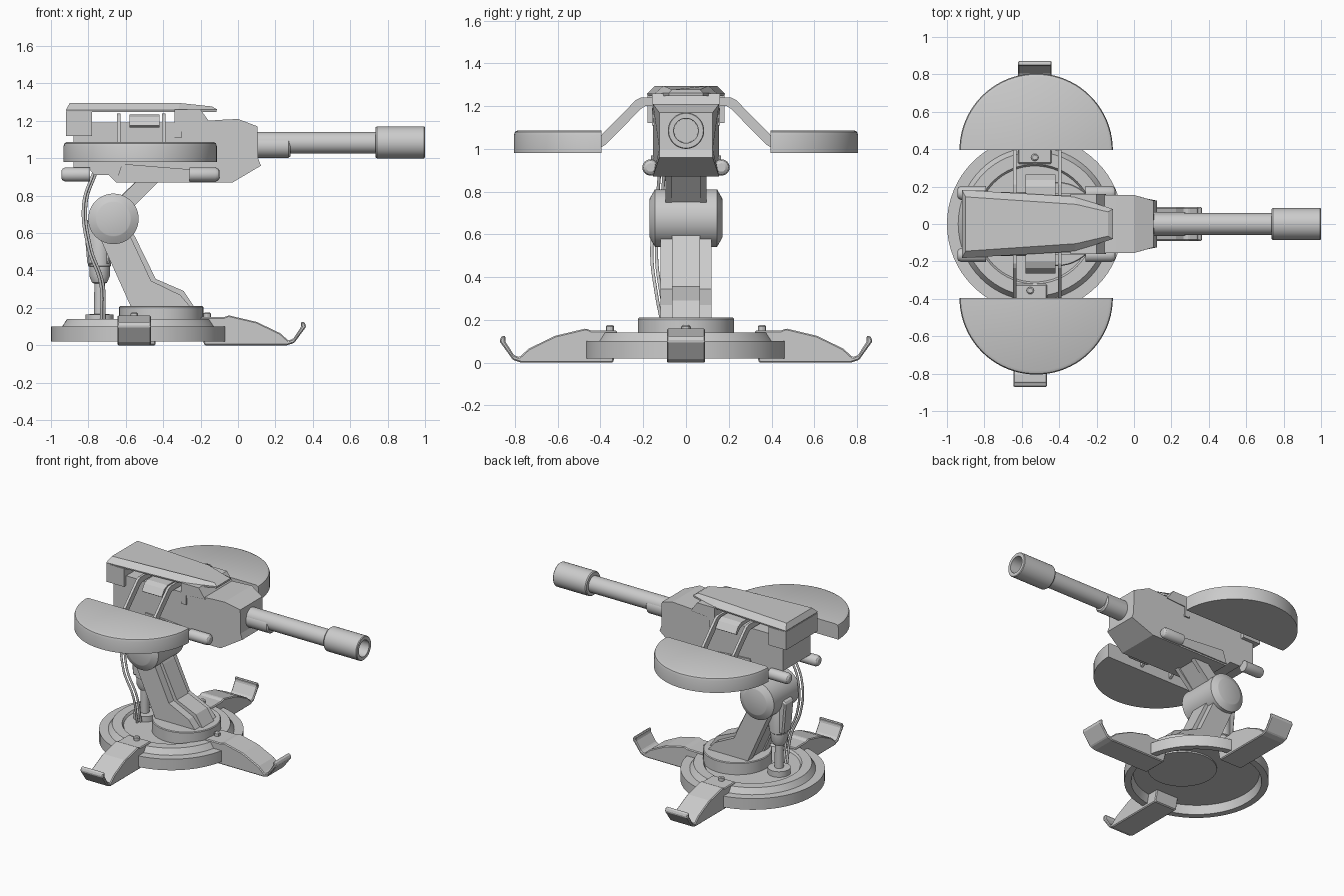
import bpy, bmesh, math
from mathutils import Matrix, Vector

if "Cube" in bpy.data.objects:
    bpy.data.objects.remove(bpy.data.objects["Cube"])

BX = -0.53  # centre of the round base


def loft(name, rings, smooth=True, bevel=0, closed=False):
    """Skin a stack of equal-length point rings, capping both ends unless closed."""
    bm = bmesh.new()
    rows = [[bm.verts.new(p) for p in r] for r in rings]
    n = len(rows[0])
    pairs = list(zip(rows, rows[1:]))
    if closed:
        pairs.append((rows[-1], rows[0]))
    else:
        bm.faces.new(rows[0])
        bm.faces.new(rows[-1])
    for a, b in pairs:
        for i in range(n):
            j = (i + 1) % n
            bm.faces.new((a[i], a[j], b[j], b[i]))
    bmesh.ops.recalc_face_normals(bm, faces=bm.faces[:])
    me = bpy.data.meshes.new(name)
    bm.to_mesh(me)
    bm.free()
    ob = bpy.data.objects.new(name, me)
    bpy.context.collection.objects.link(ob)
    if bevel:
        m = ob.modifiers.new("Bevel", 'BEVEL')
        m.width, m.segments, m.limit_method = bevel, 1, 'ANGLE'
    if smooth:
        bpy.ops.object.select_all(action='DESELECT')
        ob.select_set(True)
        bpy.context.view_layer.objects.active = ob
        bpy.ops.object.shade_smooth_by_angle(angle=math.radians(30))
    return ob


def lathe(name, profile, centre, axis='Z', seg=48, closed=False):
    """Revolve (radius, height) pairs round an axis through centre."""
    rot = {'Z': Matrix(), 'X': Matrix.Rotation(math.pi / 2, 4, 'Y'),
           'Y': Matrix.Rotation(-math.pi / 2, 4, 'X')}[axis]
    ang = [2 * math.pi * i / seg for i in range(seg)]
    rings = [[rot @ Vector((r * math.cos(a), r * math.sin(a), h)) + Vector(centre) for a in ang]
             for r, h in profile]
    return loft(name, rings, closed=closed)


def prism(name, pts, y0, y1, bevel=0):
    """Extrude an xz profile along y."""
    return loft(name, [[(x, y, z) for x, z in pts] for y in (y0, y1)], smooth=False, bevel=bevel)


def box(name, x0, x1, y0, y1, z0, z1, bevel=0):
    return prism(name, [(x0, z0), (x1, z0), (x1, z1), (x0, z1)], y0, y1, bevel)


# Base: stepped shell, hollow underneath
lathe("base_shell", [(0.05, 0.08), (0.41, 0.08), (0.425, 0.02), (0.47, 0.02), (0.47, 0.10),
                     (0.41, 0.10), (0.385, 0.14), (0.32, 0.14), (0.31, 0.125), (0.05, 0.125)],
      (BX, 0, 0), seg=64, closed=True)
lathe("turntable", [(0.225, 0.07), (0.225, 0.205), (0.22, 0.21)], (-0.41, 0, 0))

# Three feet with upturned toes
foot = [(0.35, 0.0), (0.79, 0.0), (0.83, 0.012), (0.895, 0.10), (0.885, 0.125), (0.865, 0.125),
        (0.868, 0.10), (0.825, 0.035), (0.80, 0.025), (0.755, 0.065), (0.63, 0.125),
        (0.48, 0.16), (0.455, 0.15), (0.33, 0.15), (0.33, 0.08)]
for label, deg, dx in (("front", -90, -0.025), ("right", 0, 0), ("back", 90, 0)):
    turn = Matrix.Translation((BX + dx, 0, 0)) @ Matrix.Rotation(math.radians(deg), 4, 'Z')
    if deg:
        turn = turn @ Matrix.Scale(0.975, 4, (1, 0, 0))
    f = prism("foot_" + label, foot, -0.09, 0.09, 0.006)
    b = lathe("foot_bolt_" + label, [(0.02, 0.14), (0.02, 0.17), (0.013, 0.175)], (0.365, 0, 0), seg=12)
    f.matrix_world = b.matrix_world = turn

# Lower arm: centre spine with slimmer cheek plates
prism("lower_arm_spine", [(-0.56, 0.20), (-0.23, 0.20), (-0.29, 0.29), (-0.44, 0.355),
                          (-0.55, 0.58), (-0.60, 0.66), (-0.75, 0.62)], -0.065, 0.065)
for s in (-1, 1):
    prism("lower_arm_cheek", [(-0.57, 0.20), (-0.25, 0.20), (-0.31, 0.27), (-0.465, 0.345),
                              (-0.57, 0.57), (-0.62, 0.66), (-0.75, 0.60)], s * 0.06, s * 0.12)

# Elbow drum and upper arm
lathe("elbow_drum", [(0.09, -0.17), (0.095, -0.168), (0.135, -0.145), (0.135, 0.145),
                     (0.095, 0.168), (0.09, 0.17)], (-0.666, 0, 0.676), 'Y')
prism("upper_arm", [(-0.69, 0.74), (-0.60, 0.70), (-0.42, 0.90), (-0.52, 0.90)], -0.07, 0.07)
for s in (-1, 1):
    prism("upper_arm_cheek", [(-0.67, 0.75), (-0.58, 0.72), (-0.40, 0.90), (-0.52, 0.90)],
          s * 0.065, s * 0.097)

# Vertical piston behind the arm
lathe("piston", [(0.075, 0.12), (0.075, 0.165), (0.03, 0.167), (0.028, 0.33), (0.04, 0.335),
                 (0.055, 0.37), (0.055, 0.42), (0.062, 0.425), (0.062, 0.60), (0.05, 0.64)],
      (-0.74, 0, 0), seg=32)
prism("piston_yoke", [(-0.805, 0.43), (-0.69, 0.43), (-0.66, 0.60), (-0.70, 0.72), (-0.825, 0.66)],
      -0.05, 0.05, 0.01)

# Gun housing, narrowed towards the muzzle
side = [(-0.88, 1.19), (-0.30, 1.19), (-0.10, 1.205), (0.0, 1.21), (0.105, 1.17), (0.108, 1.0),
        (0.122, 0.96), (-0.03, 0.87), (-0.65, 0.87), (-0.69, 0.91), (-0.77, 0.91), (-0.80, 0.95),
        (-0.88, 0.95)]
loft("gun_housing", [[(x, s * (0.125 if x > 0.05 else 0.155), z) for x, z in side]
                     for s in (-1, 1)], smooth=False)
for s in (-1, 1):
    prism("housing_skirt", [(-0.65, 0.88), (-0.62, 0.97), (-0.25, 0.94), (-0.12, 0.88)],
          s * 0.15, s * 0.163)

# Top cover on a rear block and a front support
box("rear_block", -0.92, -0.78, -0.18, 0.18, 1.12, 1.25)
prism("cover_support", [(-0.34, 1.11), (-0.30, 1.11), (-0.30, 1.18), (-0.15, 1.19), (-0.20, 1.26),
                        (-0.34, 1.26)], -0.16, 0.16)


def outline(back, mid, tip, z_back, z_tip):
    half = [(back[0], back[1], z_back), (mid[0], mid[1], z_back), (tip[0], tip[1], z_tip)]
    return half + [(x, -y, z) for x, y, z in reversed(half)]


loft("top_cover", [outline((-0.915, 0.18), (-0.32, 0.145), (-0.115, 0.08), 1.248, 1.248),
                   outline((-0.92, 0.182), (-0.32, 0.147), (-0.113, 0.08), 1.258, 1.262),
                   outline((-0.90, 0.145), (-0.31, 0.105), (-0.14, 0.065), 1.295, 1.277)],
     smooth=False)

# Half-round side shields, their struts, brackets and pods
for s in (-1, 1):
    rings = []
    for r, z in ((0.41, 0.98), (0.41, 1.065), (0.405, 1.08), (0.39, 1.087)):
        rings.append([(-0.523 + r * math.cos(math.pi * i / 40),
                       s * (0.395 + r * math.sin(math.pi * i / 40)), z) for i in range(41)])
    loft("side_shield", rings)

    strut = [(0.0, 1.24), (0.21, 1.24), (0.235, 1.228), (0.40, 1.06), (0.40, 1.005),
             (0.375, 1.02), (0.21, 1.188), (0.19, 1.20), (0.0, 1.20)]
    for x in (-0.637, -0.397):
        loft("shield_strut", [[(x + d, s * y, z) for y, z in strut] for d in (-0.009, 0.009)],
             smooth=False)
    hook = [(0.0, 1.235), (0.20, 1.235), (0.235, 1.22), (0.265, 1.175), (0.25, 1.165),
            (0.215, 1.20), (0.19, 1.21), (0.0, 1.21)]
    loft("shield_bracket", [[(x, s * y, z) for y, z in hook] for x in (-0.58, -0.42)], smooth=False)

    for x0, x1, flip in ((-0.79, -0.945, -1), (-0.26, -0.10, 1)):
        lathe("side_pod", [(0.038, x0), (0.038, x1 - flip * 0.022), (0.032, x1 - flip * 0.008),
                           (0.02, x1)], (0, s * 0.166, 0.913), 'X', seg=24)

# Barrel, lower sleeve and hollow muzzle
lathe("barrel", [(0.058, 0.05), (0.058, 0.74)], (0, 0, 1.083), 'X')
lathe("barrel_sleeve", [(0.064, 0.05), (0.064, 0.27), (0.055, 0.28)], (0, 0, 1.066), 'X', seg=32)
lathe("muzzle", [(0.05, 0.735), (0.08, 0.735), (0.085, 0.742), (0.085, 0.995), (0.081, 1.0),
                 (0.058, 1.0), (0.056, 0.85), (0.01, 0.85)], (0, 0, 1.085), 'X')

# Two hanging cables from the housing to the base
for k, d in enumerate((0.0, 0.022)):
    cu = bpy.data.curves.new("cable", 'CURVE')
    cu.dimensions = '3D'
    cu.bevel_depth, cu.bevel_resolution = 0.008, 2
    sp = cu.splines.new('BEZIER')
    path = [(-0.77, -0.12, 0.93), (-0.825, -0.135, 0.76), (-0.80, -0.16, 0.52),
            (-0.735, -0.14, 0.33), (-0.73, -0.10, 0.13)]
    sp.bezier_points.add(len(path) - 1)
    for bp, p in zip(sp.bezier_points, path):
        bp.co = (p[0] + d * 0.6, p[1] + d, p[2])
        bp.handle_left_type = bp.handle_right_type = 'AUTO'
    bpy.context.collection.objects.link(bpy.data.objects.new("cable_%d" % (k + 1), cu))
